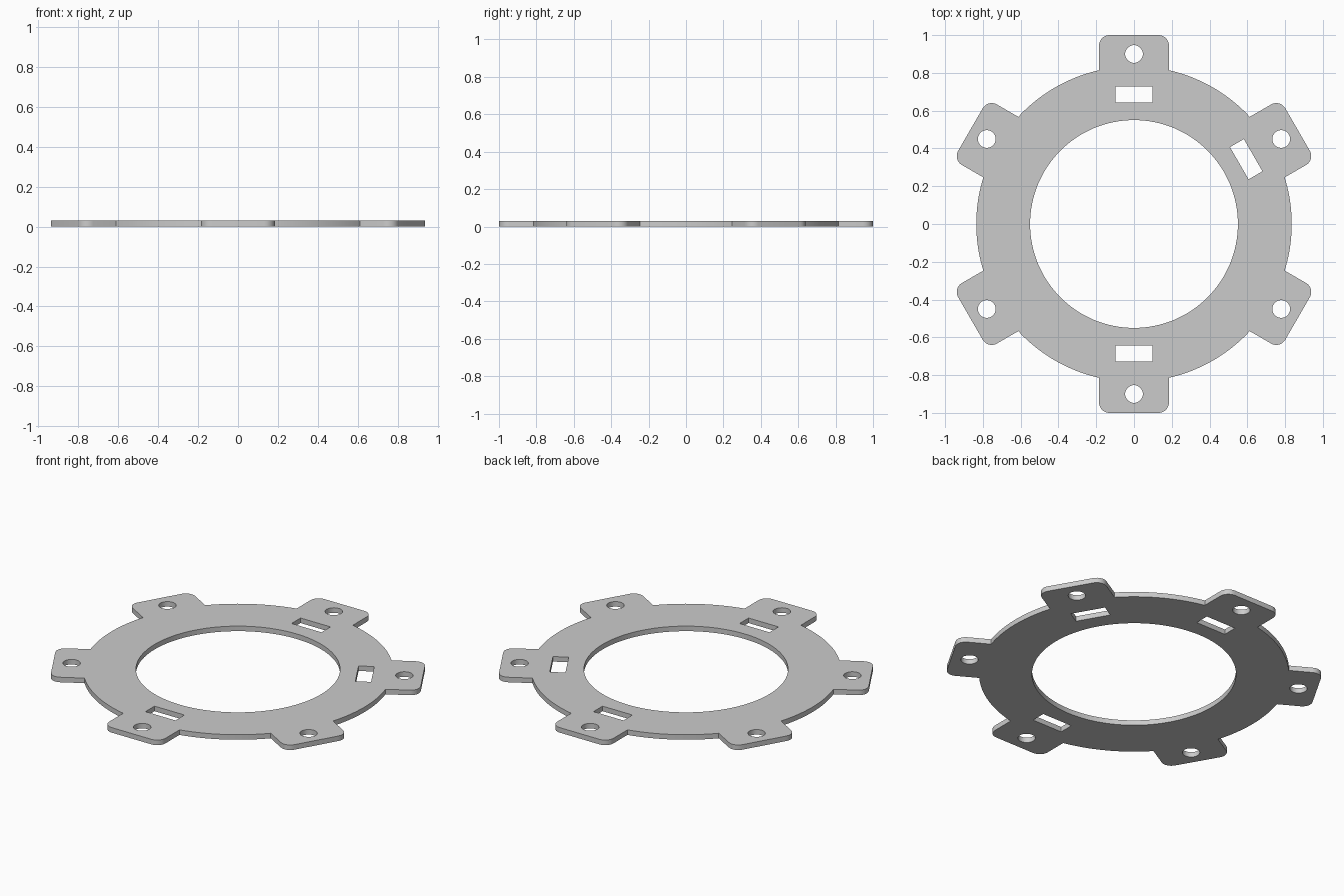
import bpy, bmesh
from math import sin, cos, asin, radians, pi
from mathutils import Vector, Matrix

if "Cube" in bpy.data.objects:
    bpy.data.objects.remove(bpy.data.objects["Cube"])

THICK = 0.03
R_OUT, R_IN = 0.835, 0.55
TAB_HALF, TAB_END, FILLET = 0.185, 1.0, 0.055
HOLE_POS, HOLE_R = 0.9, 0.047
SLOT_POS, SLOT_RADIAL, SLOT_WIDTH = 0.686, 0.085, 0.197


def arc(cx, cy, r, a0, a1, n):
    return [Vector((cx + r * cos(a0 + (a1 - a0) * i / n),
                    cy + r * sin(a0 + (a1 - a0) * i / n), 0)) for i in range(n + 1)]


def circle(cx, cy, r, n):
    return arc(cx, cy, r, 0, 2 * pi, n)[:-1]


def turned(points, angle):
    m = Matrix.Rotation(angle, 3, 'Z')
    return [m @ p for p in points]


# One sixth of the outline: a rounded tab, then the rim arc to the next tab
half = asin(TAB_HALF / R_OUT)
fx, fy = TAB_END - FILLET, TAB_HALF - FILLET
sector = (arc(fx, -fy, FILLET, -pi / 2, 0, 8)
          + arc(fx, fy, FILLET, 0, pi / 2, 8)
          + arc(0, 0, R_OUT, half, pi / 3 - half, 20))
tab_angles = [radians(30 + 60 * i) for i in range(6)]
loops = [[p for a in tab_angles for p in turned(sector, a)]]

# Central opening, bolt holes and the three slots
loops.append(circle(0, 0, R_IN, 128))
loops += [turned(circle(HOLE_POS, 0, HOLE_R, 32), a) for a in tab_angles]
slot = [Vector((SLOT_POS + sx * SLOT_RADIAL / 2, sy * SLOT_WIDTH / 2, 0))
        for sx, sy in ((-1, -1), (1, -1), (1, 1), (-1, 1))]
loops += [turned(slot, radians(a)) for a in (30, 90, 270)]

# Fill the flat profile and extrude it into a plate
bm = bmesh.new()
for pts in loops:
    vs = [bm.verts.new(p) for p in pts]
    for i, v in enumerate(vs):
        bm.edges.new((v, vs[i - 1]))
bmesh.ops.triangle_fill(bm, use_beauty=True, use_dissolve=False,
                        edges=bm.edges[:], normal=(0, 0, 1))
top = bmesh.ops.extrude_face_region(bm, geom=bm.faces[:], use_keep_orig=True)
bmesh.ops.translate(bm, vec=(0, 0, THICK),
                    verts=[g for g in top["geom"] if isinstance(g, bmesh.types.BMVert)])
bmesh.ops.recalc_face_normals(bm, faces=bm.faces[:])

mesh = bpy.data.meshes.new("mounting_ring")
bm.to_mesh(mesh)
bm.free()
ring = bpy.data.objects.new("mounting_ring", mesh)
bpy.context.collection.objects.link(ring)
bpy.context.view_layer.objects.active = ring
ring.select_set(True)
bpy.ops.object.shade_smooth_by_angle(angle=radians(30))
